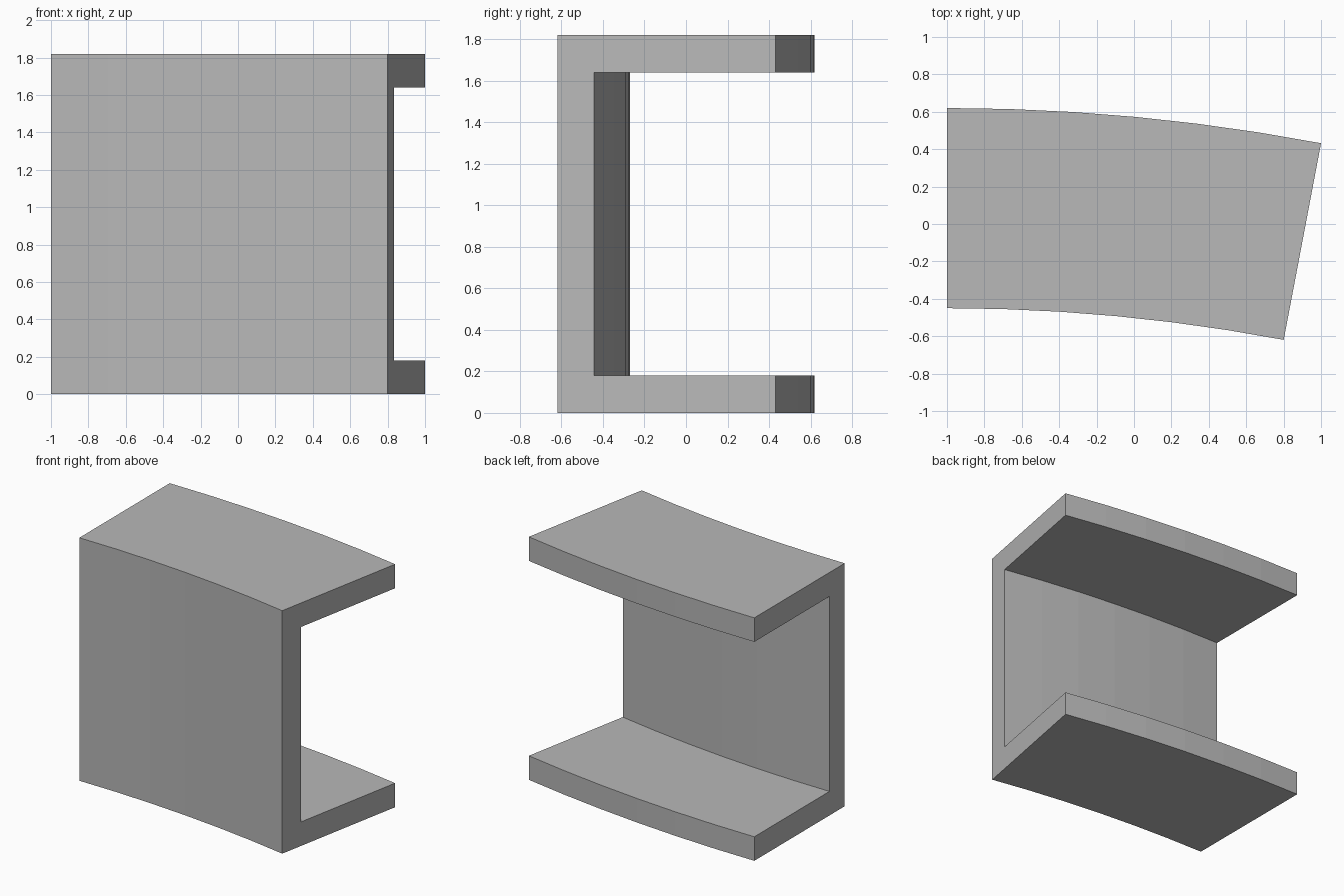
import bpy, bmesh, math
from mathutils import Vector

cube = bpy.data.objects.get("Cube")
if cube:
    bpy.data.objects.remove(cube, do_unlink=True)

HEIGHT, DEPTH, WALL = 1.82, 1.07, 0.18
SWEEP = math.radians(10.75)
SEGMENTS = 6
RADIUS = 2 / math.sin(SWEEP)
BACK = 0.62
FRONT = BACK - DEPTH

# Plain grey material
grey = bpy.data.materials.new("plain grey")
grey.use_nodes = True
colour = (0.48, 0.48, 0.48, 1)
grey.diffuse_color = colour
grey.node_tree.nodes["Principled BSDF"].inputs["Base Color"].default_value = colour

# C-shaped section: a front web with a flange at the top and bottom
profile = [
    (FRONT, 0), (BACK, 0), (BACK, WALL), (FRONT + WALL, WALL),
    (FRONT + WALL, HEIGHT - WALL), (BACK, HEIGHT - WALL),
    (BACK, HEIGHT), (FRONT, HEIGHT),
]
bm = bmesh.new()
verts = [bm.verts.new((-1, y, z)) for y, z in profile]
edges = [bm.edges.new((a, b)) for a, b in zip(verts, verts[1:] + verts[:1])]

# Sweep the section along a shallow arc, then cap both ends
bmesh.ops.spin(bm, geom=verts + edges, cent=Vector((-1, BACK - RADIUS, 0)),
               axis=(0, 0, 1), angle=-SWEEP, steps=SEGMENTS)
bmesh.ops.holes_fill(bm, edges=[e for e in bm.edges if e.is_boundary], sides=0)
bmesh.ops.recalc_face_normals(bm, faces=bm.faces)

mesh = bpy.data.meshes.new("curved_channel")
bm.to_mesh(mesh)
bm.free()
mesh.materials.append(grey)
channel = bpy.data.objects.new("curved_channel", mesh)
bpy.context.collection.objects.link(channel)
